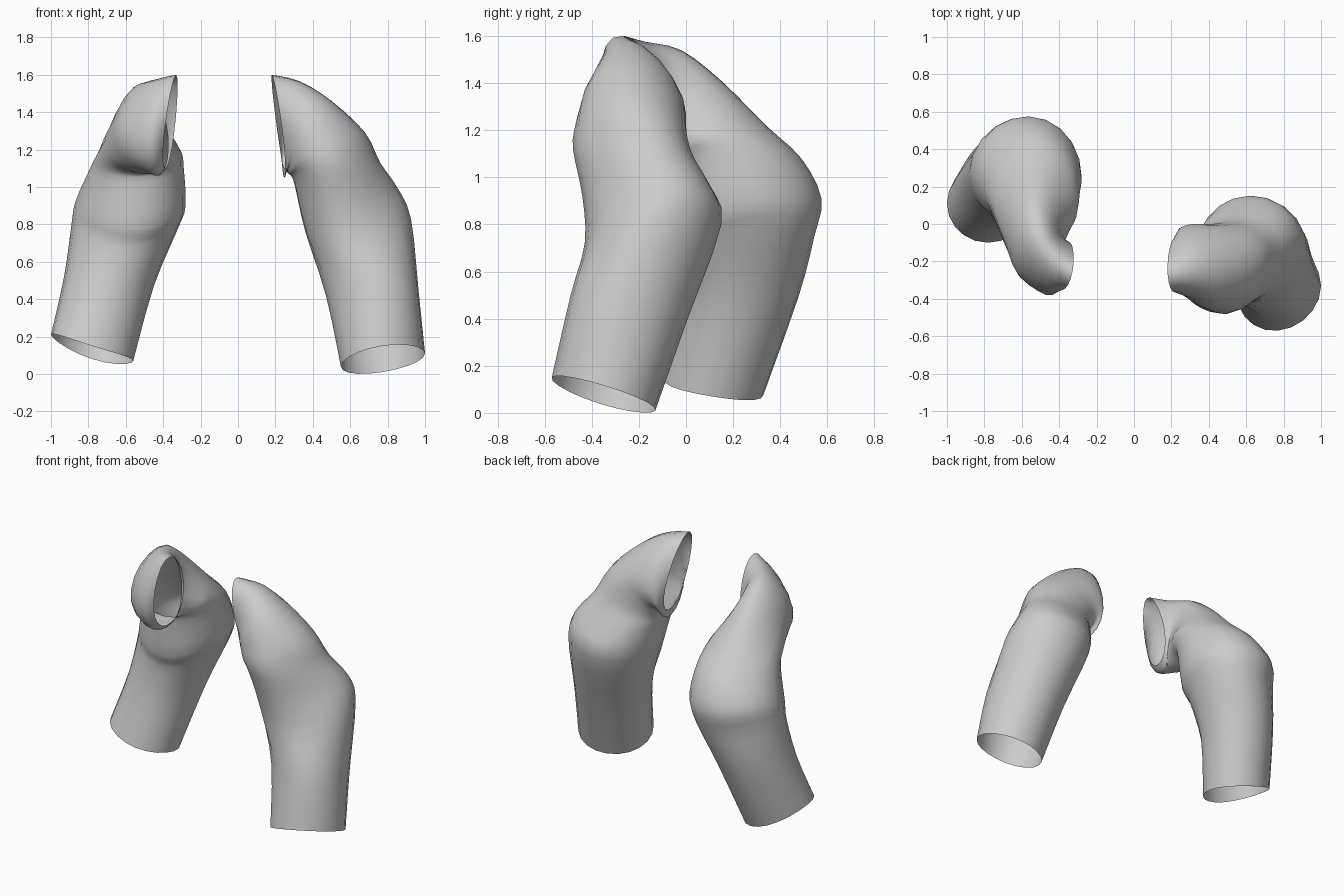
import bpy, bmesh, math
from mathutils import Vector

if "Cube" in bpy.data.objects:
    bpy.data.objects.remove(bpy.data.objects["Cube"])

SIDES, STEPS = 20, 3

cloth = bpy.data.materials.new("light_grey_cloth")
cloth.diffuse_color = (0.6, 0.6, 0.6, 1)
cloth.use_nodes = True
cloth.node_tree.nodes["Principled BSDF"].inputs["Base Color"].default_value = cloth.diffuse_color

# Each ring: outer, front, inner and back point of the cross-section, cuff to shoulder
RIGHT = [
    ((1.0, -.33, .11), (.77, -.57, .15), (.55, -.37, .04), (.77, -.13, .01)),
    ((.965, -.25, .45), (.74, -.49, .5), (.47, -.25, .42), (.72, .0, .38)),
    ((.925, -.14, .83), (.62, -.43, .72), (.36, -.14, .76), (.63, .15, .80)),
    ((.85, -.12, 1.0), (.55, -.44, .92), (.31, -.15, .98), (.60, .105, .96)),
    ((.76, -.15, 1.13), (.5, -.48, 1.12), (.29, -.2, 1.05), (.5, .02, 1.1)),
    ((.68, -.2, 1.29), (.44, -.47, 1.22), (.27, -.22, 1.07), (.42, .0, 1.22)),
    ((.5, -.22, 1.46), (.36, -.44, 1.32), (.26, -.22, 1.08), (.32, .0, 1.27)),
    ((.33, -.23, 1.565), (.29, -.40, 1.33), (.25, -.2, 1.05), (.25, -.02, 1.28)),
    ((.18, -.27, 1.6), (.23, -.36, 1.35), (.25, -.2, 1.1), (.21, -.08, 1.3)),
]
LEFT = [
    ((-1.0, .11, .21), (-.78, -.1, .15), (-.56, .11, .07), (-.78, .33, .08)),
    ((-.93, .22, .52), (-.70, -.02, .45), (-.45, .23, .47), (-.68, .48, .5)),
    ((-.89, .27, .80), (-.60, .0, .68), (-.32, .27, .78), (-.58, .545, .75)),
    ((-.87, .27, .92), (-.57, -.03, .78), (-.28, .25, .9), (-.56, .575, .91)),
    ((-.80, .2, 1.08), (-.55, -.04, 1.02), (-.29, .17, 1.1), (-.53, .49, 1.08)),
    ((-.75, .06, 1.18), (-.52, -.06, 1.07), (-.3, .09, 1.18), (-.53, .34, 1.22)),
    ((-.69, -.1, 1.27), (-.52, -.13, 1.07), (-.34, .0, 1.22), (-.54, .15, 1.41)),
    ((-.62, -.27, 1.3), (-.47, -.2, 1.07), (-.37, -.06, 1.25), (-.52, -.02, 1.54)),
    ((-.47, -.38, 1.3), (-.43, -.22, 1.06), (-.37, -.08, 1.27), (-.44, -.17, 1.575)),
    ((-.39, -.35, 1.32), (-.39, -.22, 1.1), (-.34, -.1, 1.3), (-.33, -.26, 1.6)),
]


def ring_points(ring):
    """Smooth closed loop through the four points of a ring."""
    o, f, i, b = map(Vector, ring)
    c, u, v, w = (o + f + i + b) / 4, (o - i) / 2, (f - b) / 2, (o + i - f - b) / 4
    angles = [math.tau * k / SIDES for k in range(SIDES)]
    return [c + u * math.cos(t) + v * math.sin(t) + w * math.cos(2 * t) for t in angles]


def spline(a, b, c, d, t):
    return b + (c - a) * (t / 2) + (a * 2 - b * 5 + c * 4 - d) * (t * t / 2) \
        + (b * 3 - a - c * 3 + d) * (t ** 3 / 2)


def sleeve(name, rings):
    """Open tube lofted through the rings."""
    loops = [ring_points(r) for r in rings]
    n = len(loops)
    rows = []
    for s in range(n - 1):
        quad = [loops[max(s - 1, 0)], loops[s], loops[s + 1], loops[min(s + 2, n - 1)]]
        for k in range(STEPS):
            rows.append([spline(*p, k / STEPS) for p in zip(*quad)])
    rows.append(loops[-1])
    bm = bmesh.new()
    vs = [[bm.verts.new(p) for p in row] for row in rows]
    for r0, r1 in zip(vs, vs[1:]):
        for k in range(SIDES):
            j = (k + 1) % SIDES
            bm.faces.new((r0[k], r1[k], r1[j], r0[j]))
    # make the faces point away from the tube's middle
    face = bm.faces[:][0] if bm.faces else None
    bm.normal_update()
    centre = sum(rows[0], Vector()) / SIDES
    if face.normal.dot(face.calc_center_median() - centre) < 0:
        bmesh.ops.reverse_faces(bm, faces=bm.faces[:])
    mesh = bpy.data.meshes.new(name)
    bm.to_mesh(mesh)
    bm.free()
    mesh.materials.append(cloth)
    mesh.shade_smooth()
    ob = bpy.data.objects.new(name, mesh)
    bpy.context.collection.objects.link(ob)


sleeve("right_sleeve", RIGHT)
sleeve("left_sleeve", LEFT)
